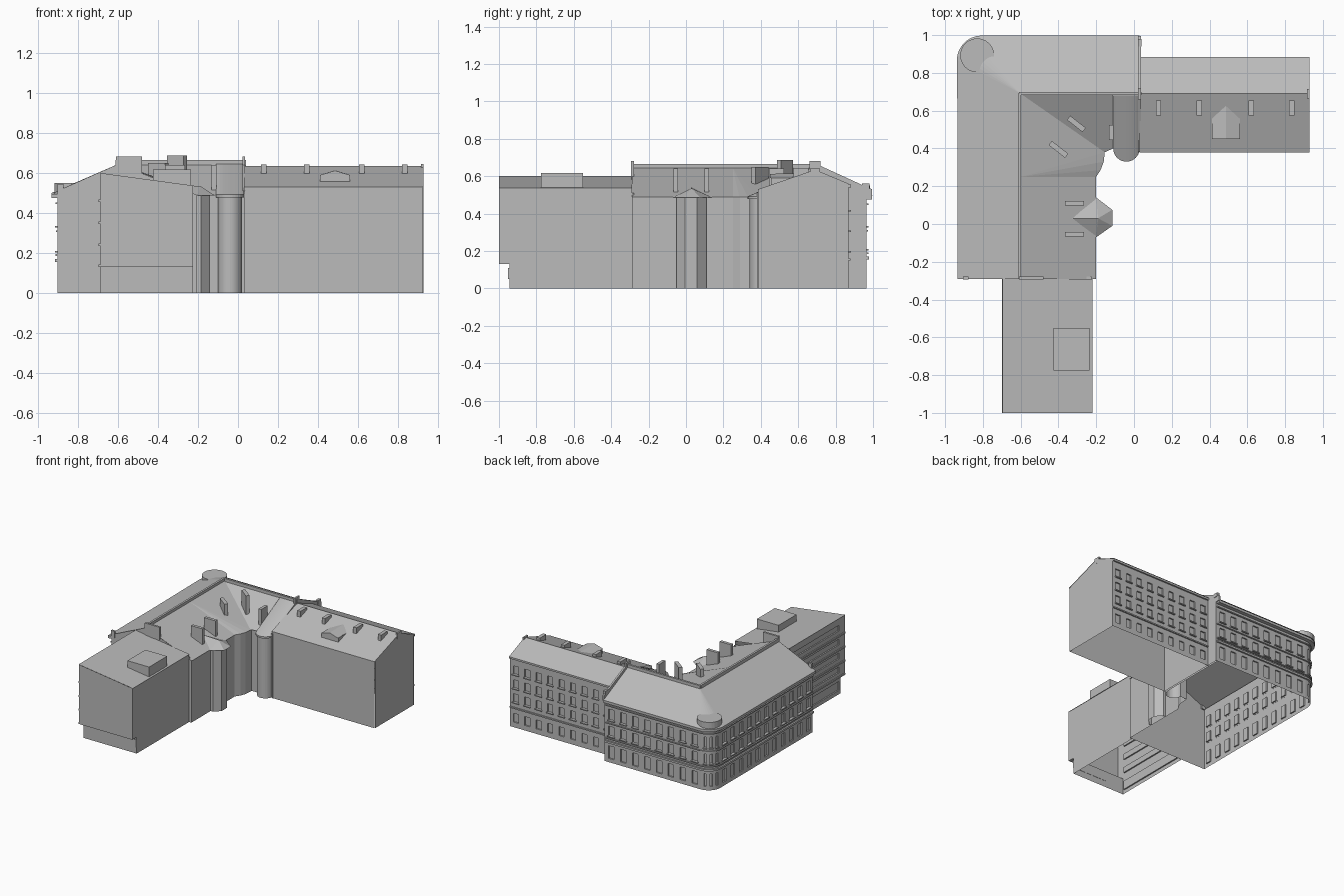
import bpy, bmesh, math
from mathutils import Vector, Matrix

cube = bpy.data.objects.get("Cube")
if cube:
    bpy.data.objects.remove(cube, do_unlink=True)

GREY = (0.5, 0.5, 0.5, 1)
mat = bpy.data.materials.new("plain_grey")
mat.use_nodes = True
mat.diffuse_color = GREY
mat.node_tree.nodes["Principled BSDF"].inputs["Base Color"].default_value = GREY


def finish(name, bm):
    me = bpy.data.meshes.new(name)
    bm.to_mesh(me)
    bm.free()
    me.materials.append(mat)
    ob = bpy.data.objects.new(name, me)
    bpy.context.collection.objects.link(ob)
    return ob


def mesh(name, faces):
    """Faces given as lists of points; shared points are welded."""
    bm = bmesh.new()
    for f in faces:
        bm.faces.new([bm.verts.new(p) for p in f])
    bmesh.ops.remove_doubles(bm, verts=bm.verts, dist=0.0005)
    return finish(name, bm)


def box(name, x, y, z0, z1, sx, sy, turn=0):
    bm = bmesh.new()
    m = (Matrix.Translation((x, y, (z0 + z1) / 2)) @ Matrix.Rotation(math.radians(turn), 4, 'Z')
         @ Matrix.Diagonal((sx, sy, z1 - z0, 1)))
    bmesh.ops.create_cube(bm, size=1, matrix=m)
    return finish(name, bm)


def arc(cx, cy, r, a0, a1, n):
    return [(cx + r * math.cos(math.radians(a0 + (a1 - a0) * i / n)),
             cy + r * math.sin(math.radians(a0 + (a1 - a0) * i / n))) for i in range(n + 1)]


def at(p, z):
    return (p[0], p[1], z)


def walls(name, path, z0, z1):
    return mesh(name, [[at(a, z0), at(b, z0), at(b, z1), at(a, z1)] for a, b in zip(path, path[1:])])


def offset(path, d):
    """Shift a path to the right of its walking direction."""
    pts = [Vector(p) for p in path]
    out = []
    for i, p in enumerate(pts):
        dirs = [(pts[j + 1] - pts[j]).normalized() for j in (i - 1, i) if 0 <= j < len(pts) - 1]
        n = [Vector((v.y, -v.x)) for v in dirs]
        m = sum(n, Vector((0, 0))).normalized()
        out.append(tuple(p + m * d / m.dot(n[0])))
    return out


def ledge(name, path, z0, z1, out):
    """Moulding that runs along a wall path."""
    o = offset(path, out)
    faces = []
    for i in range(len(path) - 1):
        a, b, c, d = path[i], path[i + 1], o[i + 1], o[i]
        faces += [[at(a, z1), at(d, z1), at(c, z1), at(b, z1)],
                  [at(d, z0), at(c, z0), at(c, z1), at(d, z1)],
                  [at(a, z0), at(b, z0), at(c, z0), at(d, z0)]]
    for k in (0, -1):
        faces.append([at(path[k], z0), at(o[k], z0), at(o[k], z1), at(path[k], z1)])
    return mesh(name, faces)


def facade(name, a, b, top, cols, rows, width, sill=True):
    """Wall from a to b with recessed windows; rows are (low, high)."""
    a, b = Vector(a), Vector(b)
    length = (b - a).length
    us, zs = [0], [0]
    for i in range(cols):
        c = length * (i + 0.5) / cols
        us += [c - width / 2, c + width / 2]
    us.append(length)
    for r in rows:
        zs += r
    zs.append(top)
    d = (b - a).normalized()
    bm = bmesh.new()
    grid = [[bm.verts.new((*(a + d * u), z)) for z in zs] for u in us]
    holes = []
    for i in range(len(us) - 1):
        for j in range(len(zs) - 1):
            f = bm.faces.new((grid[i][j], grid[i + 1][j], grid[i + 1][j + 1], grid[i][j + 1]))
            if i % 2 and j % 2:
                holes.append(f)
    bm.normal_update()
    bmesh.ops.inset_individual(bm, faces=holes, thickness=0.0005, depth=-0.01)
    # sills below the windows
    if sill:
        n = Vector((d.y, -d.x))
        turn = Matrix.Rotation(math.atan2(d.y, d.x), 4, 'Z')
        for i in range(1, len(us) - 1, 2):
            for lo, hi in rows[1:]:
                p = a + d * (us[i] + us[i + 1]) / 2 + n * 0.005
                m = Matrix.Translation((p.x, p.y, lo - 0.004)) @ turn @ Matrix.Diagonal(
                    (width + 0.014, 0.012, 0.008, 1))
                bmesh.ops.create_cube(bm, size=1, matrix=m)
    return finish(name, bm)


# Corner block: street walls with a rounded corner
EAVE, RIDGE = 0.495, 0.645
corner = arc(-0.805, 0.865, 0.1, 90, 180, 7)
street = [(0.03, 0.965)] + corner + [(-0.905, -0.29)]
floors = [(0.03, 0.13), (0.21, 0.285), (0.335, 0.42)]
facade("north_street_wall", street[0], corner[0], EAVE, 8, floors, 0.048)
facade("west_street_wall", corner[-1], street[-1], EAVE, 11, floors, 0.048)
for i in range(7):
    facade(f"corner_wall_{i}", corner[i], corner[i + 1], EAVE, i % 2, floors, 0.016)
for name, z0, z1, out in (("plinth_band", 0.155, 0.17, 0.013), ("floor_band", 0.185, 0.193, 0.01),
                          ("upper_band", 0.305, 0.312, 0.008), ("frieze", 0.445, 0.453, 0.01),
                          ("cornice", 0.475, EAVE, 0.03)):
    ledge(name, street, z0, z1, out)

# Courtyard walls of the corner block
bend = [(-0.2, 0.25), (-0.177, 0.285), (-0.16, 0.33), (-0.155, 0.38)]
walls("courtyard_wall", [(-0.205, -0.29), (-0.205, 0.25), (-0.18, 0.29), (-0.165, 0.33),
                         (-0.16, 0.4), (-0.1, 0.4)], 0, 0.49)
walls("round_stair_tower", arc(-0.04, 0.4, 0.06, 180, 360, 16), 0, 0.49)
mesh("south_gable", [[(-0.905, -0.29, 0), (-0.205, -0.29, 0), (-0.205, -0.29, 0.49),
                      (-0.6, -0.29, RIDGE), (-0.905, -0.29, EAVE + 0.015)]])

# Outer roof slopes
eave = offset(street, 0.033)
eave[-1] = (-0.925, -0.29)
hip, r_east, r_south = (-0.6, 0.69, RIDGE), (0.03, 0.69, RIDGE), (-0.6, -0.29, RIDGE)
e3 = [at(p, EAVE + 0.003) for p in eave]
faces = [[r_east, hip, e3[1], e3[0]], [hip, r_south, e3[-1], e3[-2]]]
faces += [[hip, e3[i + 1], e3[i]] for i in range(1, len(e3) - 2)]
mesh("street_roof", faces)

# Courtyard roof slopes
low = [at(p, 0.49) for p in bend]
turn_pt = (-0.6, 0.25, RIDGE)
faces = [[r_south, (-0.2, -0.29, 0.49), low[0], turn_pt],
         [turn_pt, low[3], hip],
         [hip, low[3], (-0.11, 0.4, 0.49), (-0.11, 0.69, RIDGE)]]
faces += [[turn_pt, low[i], low[i + 1]] for i in range(3)]
mesh("courtyard_roof", faces)
half = arc(-0.04, 0.4, 0.07, 180, 360, 16)
mesh("stair_tower_roof", [[at(a, 0.492), at(b, 0.492), (b[0], 0.68, RIDGE), (a[0], 0.68, RIDGE)]
                          for a, b in zip(half, half[1:])])
walls("stair_tower_eave", half, 0.478, 0.492)

# Ridge parapets, party wall and gable parapet
box("north_ridge_parapet", -0.285, 0.69, 0.62, 0.665, 0.65, 0.016)
box("west_ridge_parapet", -0.605, 0.2, 0.62, 0.665, 0.016, 0.98)
box("gable_parapet", -0.545, -0.287, 0.58, 0.682, 0.13, 0.016)
for x in (-0.89, -0.24):
    box("gable_end_block", x, -0.287, 0.49, 0.545 if x < -0.5 else 0.51, 0.03, 0.016)
profile = [(0.38, 0), (0.965, 0), (0.965, 0.49), (0.995, 0.49), (0.995, 0.53), (0.96, 0.545),
           (0.72, 0.655), (0.72, 0.682), (0.66, 0.682), (0.66, 0.64), (0.38, 0.51)]
mesh("party_wall", [[(x, y, z) for y, z in profile] for x in (0.022, 0.036)]
     + [[(0.022, *p), (0.036, *p), (0.036, *q), (0.022, *q)]
        for p, q in zip(profile[1:], profile[2:])])
box("party_wall_pier", 0.03, 0.96, 0.53, 0.56, 0.02, 0.04)

# Flat drum cap over the rounded corner
drum = arc(-0.83, 0.893, 0.09, 0, 360, 24)
walls("corner_drum_side", drum, EAVE, 0.55)
mesh("corner_drum_top", [[at(p, 0.55) for p in drum[:-1]]])

# Faceted bay on the courtyard side, with a pointed roof
bay = [(-0.205, -0.05), (-0.185, -0.05), (-0.14, -0.005), (-0.14, 0.06), (-0.185, 0.11), (-0.205, 0.11)]
walls("bay_walls", bay, 0, 0.49)
rim = [at(p, 0.487) for p in [(-0.2, -0.07), (-0.115, -0.01), (-0.115, 0.075), (-0.2, 0.14)]]
peak, back = (-0.19, 0.03, 0.535), (-0.325, 0.03, 0.54)
loop = [back] + rim + [back]
mesh("bay_roof", [[peak, a, b] for a, b in zip(loop, loop[1:])])
mesh("bay_soffit", [rim])

# Chimneys on the courtyard roof
for x, y, top, sx, sy, turn in ((-0.305, 0.53, 0.688, 0.105, 0.028, -38), (-0.4, 0.395, 0.65, 0.11, 0.028, -38),
                                (-0.315, 0.11, 0.64, 0.1, 0.024, 0), (-0.315, -0.055, 0.64, 0.1, 0.024, 0),
                                (-0.12, 0.485, 0.64, 0.024, 0.08, 0)):
    box("courtyard_chimney", x, y, 0.5, top, sx, sy, turn)

# East wing
facade("east_wing_street_wall", (0.93, 0.87), (0.03, 0.87), 0.56, 9,
       [(0.04, 0.11), (0.2, 0.265), (0.31, 0.375), (0.42, 0.485)], 0.045)
wing_path = [(0.93, 0.87), (0.03, 0.87)]
ledge("east_wing_band", wing_path, 0.15, 0.16, 0.01)
ledge("east_wing_cornice", wing_path, 0.54, 0.555, 0.012)
walls("east_wing_court_wall", [(0.03, 0.385), (0.925, 0.385)], 0, 0.53)
mesh("east_wing_gable", [[(0.928, 0.385, 0), (0.928, 0.87, 0), (0.928, 0.87, 0.56),
                          (0.928, 0.69, 0.635), (0.928, 0.385, 0.53)]])
ra, rb = (0.03, 0.69, 0.636), (0.93, 0.69, 0.636)
mesh("east_wing_roof", [[ra, rb, (0.93, 0.885, 0.556), (0.03, 0.885, 0.556)],
                        [ra, rb, (0.93, 0.378, 0.53), (0.03, 0.378, 0.53)]])
for x in (0.13, 0.345, 0.62, 0.835):
    box("east_wing_chimney", x, 0.615, 0.57, 0.643, 0.028, 0.08)
box("east_end_parapet", 0.923, 0.69, 0.6, 0.645, 0.012, 0.05)

# Dormer on the east wing
L, R, M = 0.412, 0.56, 0.486
mesh("dormer", [[(L, 0.455, 0.55), (R, 0.455, 0.55), (R, 0.455, 0.59), (M, 0.455, 0.612), (L, 0.455, 0.59)],
                [(L, 0.45, 0.59), (M, 0.45, 0.613), (M, 0.63, 0.614), (L, 0.56, 0.591)],
                [(R, 0.45, 0.59), (M, 0.45, 0.613), (M, 0.63, 0.614), (R, 0.56, 0.591)],
                [(L, 0.455, 0.55), (L, 0.455, 0.59), (L, 0.56, 0.59)],
                [(R, 0.455, 0.55), (R, 0.455, 0.59), (R, 0.56, 0.59)]])

# South wing: overhanging upper floors and a lean-to roof
W, E, S, N = -0.69, -0.225, -1.0, -0.29
facade("south_wing_west_wall", (W, N), (W, S + 0.055), 0.6, 1,
       [(0.03, 0.1), (0.17, 0.215), (0.28, 0.325), (0.39, 0.435), (0.5, 0.545)], 0.62, False)
for z in (0.13, 0.235, 0.345, 0.455):
    ledge("west_floor_band", [(W, N), (W, S)], z, z + 0.012, 0.008)
mesh("south_wing_walls", [
    [(W, S, 0.13), (E, S, 0.13), (E, S, 0.537), (W, S, 0.6)],
    [(W, S, 0.13), (W, S + 0.055, 0.13), (W, S + 0.055, 0.6), (W, S, 0.6)],
    [(E, S, 0.13), (E, S + 0.055, 0.13), (E, S + 0.055, 0.537), (E, S, 0.537)],
    [(E, S + 0.055, 0), (E, N, 0), (E, N, 0.537), (E, S + 0.055, 0.537)],
    [(W, S, 0.13), (E, S, 0.13), (E, S + 0.055, 0.13), (W, S + 0.055, 0.13)],
    [(W, S + 0.055, 0), (E, S + 0.055, 0), (E, S + 0.055, 0.13), (W, S + 0.055, 0.13)]])
box("shopfront_panel", -0.378, S + 0.053, 0.05, 0.11, 0.305, 0.008)
mesh("south_wing_roof", [[(W - 0.005, S, 0.601), (E + 0.004, S, 0.537), (E + 0.004, N, 0.537), (W - 0.005, N, 0.601)]])
box("roof_light_box", -0.33, -0.663, 0.54, 0.617, 0.19, 0.225)
